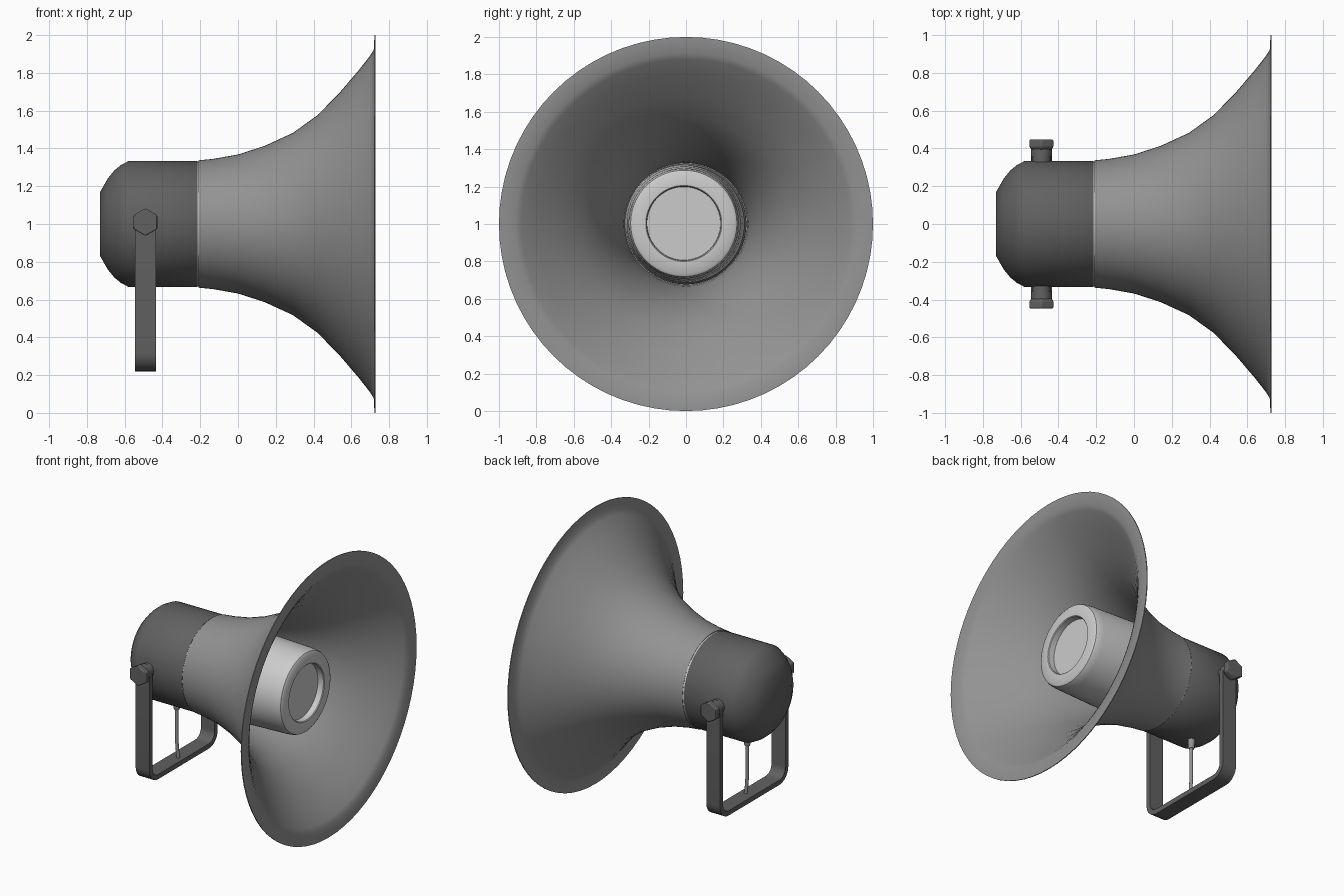
import bpy, bmesh, math
from mathutils import Vector, Matrix

if "Cube" in bpy.data.objects:
    bpy.data.objects.remove(bpy.data.objects["Cube"])


def grey(name, v):
    m = bpy.data.materials.new(name)
    m.diffuse_color = (v, v, v, 1)
    m.use_nodes = True
    m.node_tree.nodes["Principled BSDF"].inputs["Base Color"].default_value = m.diffuse_color
    return m


DARK, MID = grey('dark_grey', 0.12), grey('mid_grey', 0.29)


def finish(name, bm, angle=35, mat=None):
    bmesh.ops.recalc_face_normals(bm, faces=bm.faces)
    me = bpy.data.meshes.new(name)
    bm.to_mesh(me)
    bm.free()
    if mat:
        me.materials.append(mat)
    ob = bpy.data.objects.new(name, me)
    bpy.context.collection.objects.link(ob)
    bpy.ops.object.select_all(action='DESELECT')
    ob.select_set(True)
    bpy.context.view_layer.objects.active = ob
    bpy.ops.object.shade_smooth_by_angle(angle=math.radians(angle))
    return ob


def lathe(name, profile, origin=(0, 0, 1), sides=72, axis='X', closed=False, angle=35, turn=0, mat=None):
    """Revolve (distance along axis, radius) points; ends are capped unless closed."""
    rot = {'X': Matrix.Rotation(math.radians(90), 3, 'Y'),
           'Y': Matrix.Rotation(math.radians(-90), 3, 'X'),
           'Z': Matrix.Identity(3)}[axis]
    bm = bmesh.new()
    rings = []
    for d, r in profile:
        ring = []
        for i in range(sides):
            a = 2 * math.pi * i / sides + turn
            p = rot @ Vector((r * math.cos(a), r * math.sin(a), d))
            ring.append(bm.verts.new(p + Vector(origin)))
        rings.append(ring)
    pairs = list(zip(rings, rings[1:]))
    if closed:
        pairs.append((rings[-1], rings[0]))
    else:
        bm.faces.new(rings[0])
        bm.faces.new(rings[-1])
    for a, b in pairs:
        for i in range(sides):
            j = (i + 1) % sides
            bm.faces.new((a[i], a[j], b[j], b[i]))
    return finish(name, bm, angle, mat)


# Flared bell: outer skin, flat rim lip, inner skin
outer = [(-0.208, 0.337), (-0.13, 0.345), (0, 0.368), (0.14, 0.413), (0.29, 0.482),
         (0.42, 0.575), (0.54, 0.698), (0.64, 0.815), (0.70, 0.892), (0.72, 0.925)]
inner = [(x + 0.006, r - 0.012) for x, r in reversed(outer)]
lathe('horn_bell', outer + [(0.722, 1.0), (0.728, 1.0)] + inner, closed=True, angle=50, mat=MID)

# Driver housing with domed back, and the seam ring
lathe('driver_housing', [(-0.73, 0.17), (-0.69, 0.24), (-0.655, 0.283), (-0.62, 0.312),
                         (-0.58, 0.333), (-0.218, 0.333), (-0.215, 0.331)], mat=DARK)
lathe('seam_ring', [(-0.23, 0.33), (-0.19, 0.33)])

# Inner reflex horn with recessed front
lathe('throat_collar', [(-0.19, 0.323), (-0.15, 0.323), (-0.14, 0.313), (-0.10, 0.313)], mat=DARK)
lathe('reflex_horn', [(-0.19, 0.312), (0.2, 0.304), (0.49, 0.295), (0.53, 0.291), (0.548, 0.284),
                      (0.557, 0.27), (0.557, 0.203), (0.552, 0.198), (0.51, 0.196)],
      origin=(0, -0.012, 1.003))

# U-shaped mounting bracket: rounded path given thickness and width
X0, X1, Y, T, ZB, R, ZT = -0.545, -0.435, 0.39, 0.035, 0.22, 0.10, 1.01
path = []   # pairs of (outer, inner) points in y,z
for k in range(9):
    a = math.radians(180 + 90 * k / 8)
    c = (-Y + R, ZB + R)
    path.append(tuple((c[0] + q * math.cos(a), c[1] + q * math.sin(a)) for q in (R, R - T)))
path = [((-Y, ZT), (-Y + T, ZT))] + path
path += [tuple((-y, z) for y, z in p) for p in reversed(path)]
bm = bmesh.new()
sections = [[bm.verts.new((x, *p)) for x, p in
             ((X0, o), (X1, o), (X1, i), (X0, i))] for o, i in path]
for a, b in zip(sections, sections[1:]):
    for i in range(4):
        j = (i + 1) % 4
        bm.faces.new((a[i], a[j], b[j], b[i]))
bm.faces.new(sections[0])
bm.faces.new(sections[-1])
finish('mounting_bracket', bm, mat=DARK)

# Rounded arm ends, pivots, washers and hex bolts on both sides
for side, s in (('front', -1), ('back', 1)):
    o = (-0.49, 0, ZT)
    lathe(side + '_arm_end', [(s * (Y - T), 0.055), (s * Y, 0.055)], o, 32, 'Y', mat=DARK)
    lathe(side + '_pivot', [(s * 0.30, 0.05), (s * 0.36, 0.05)], o, 24, 'Y', mat=DARK)
    lathe(side + '_washer', [(s * 0.385, 0.055), (s * 0.405, 0.055)], o, 32, 'Y', mat=DARK)
    bolt = lathe(side + '_hex_bolt', [(s * 0.395, 0.062), (s * 0.408, 0.073), (s * 0.447, 0.073)],
                 o, 6, 'Y', turn=math.pi / 6, angle=30, mat=DARK)
    bev = bolt.modifiers.new('rounded_edges', 'BEVEL')
    bev.width, bev.segments = 0.006, 2

# Cable gland and hanging cable
lathe('cable_gland', [(0.60, 0.017), (0.61, 0.021), (0.645, 0.023), (0.69, 0.023)],
      (-0.49, 0, 0), 20, 'Z', mat=MID)
cu = bpy.data.curves.new('cable', 'CURVE')
cu.dimensions = '3D'
cu.bevel_depth = 0.012
cu.bevel_resolution = 3
cu.use_fill_caps = True
cu.materials.append(MID)
pts = [(-0.49, 0, 0.62), (-0.489, 0.0, 0.48), (-0.488, 0.0, 0.36), (-0.48, 0.003, 0.245)]
sp = cu.splines.new('BEZIER')
sp.bezier_points.add(len(pts) - 1)
for bp, p in zip(sp.bezier_points, pts):
    bp.co = p
    bp.handle_left_type = bp.handle_right_type = 'AUTO'
bpy.context.collection.objects.link(bpy.data.objects.new('cable', cu))
